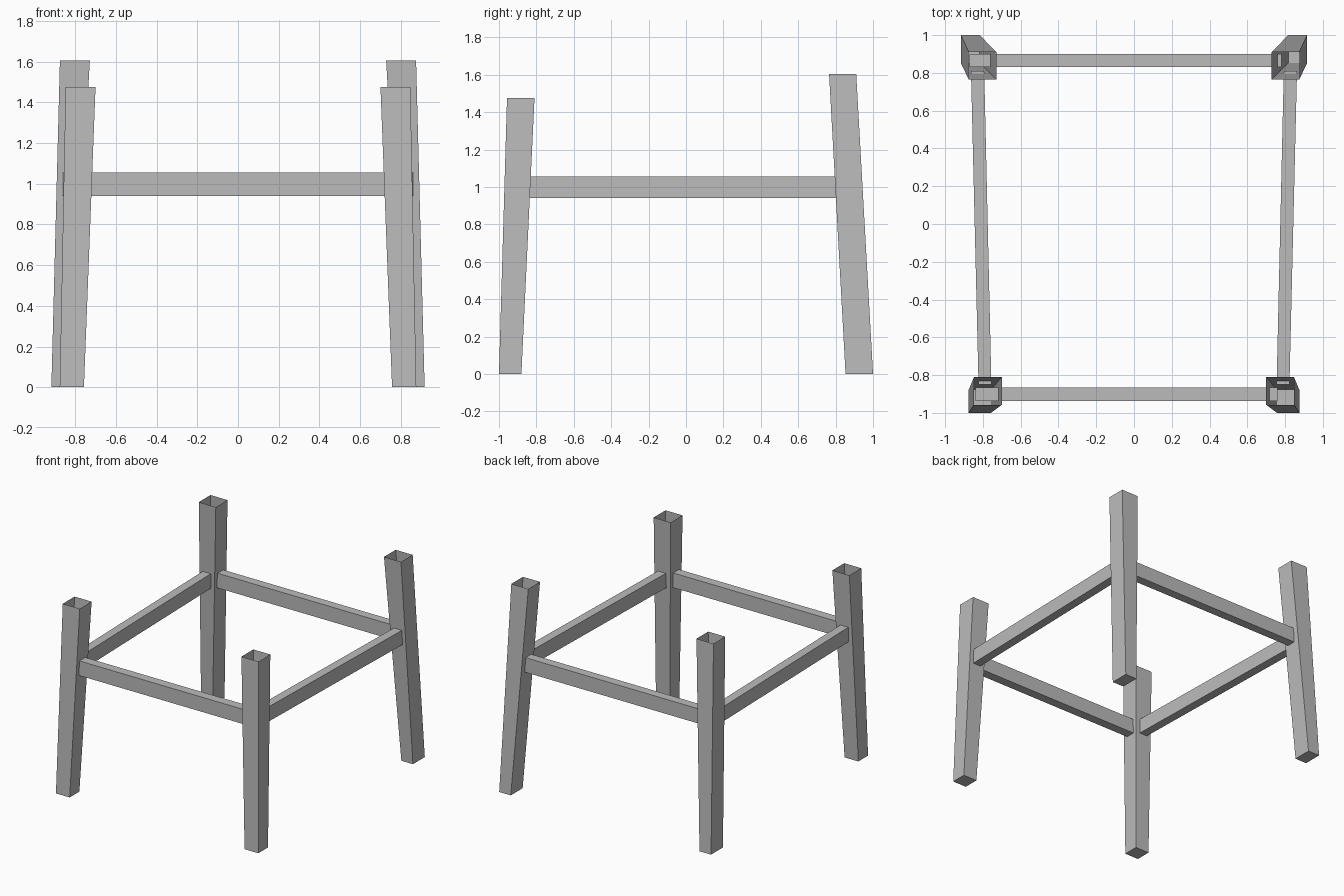
import bpy
import bmesh

cube = bpy.data.objects.get("Cube")
if cube:
    bpy.data.objects.remove(cube, do_unlink=True)

grey = bpy.data.materials.new("plain_grey")
grey.use_nodes = True
colour = (0.5, 0.5, 0.5, 1)
grey.diffuse_color = colour
grey.node_tree.nodes["Principled BSDF"].inputs["Base Color"].default_value = colour


def ring(bm, corners):
    return [bm.verts.new(c) for c in corners]


def loft(name, start, end, cap_end=True):
    """Four-sided bar between two rectangles, with an optional second cap."""
    bm = bmesh.new()
    a, b = ring(bm, start), ring(bm, end)
    bm.faces.new(a[::-1])
    if cap_end:
        bm.faces.new(b)
    for i in range(4):
        j = (i + 1) % 4
        bm.faces.new((a[i], a[j], b[j], b[i]))
    bmesh.ops.recalc_face_normals(bm, faces=bm.faces)
    mesh = bpy.data.meshes.new(name)
    bm.to_mesh(mesh)
    bm.free()
    mesh.materials.append(grey)
    obj = bpy.data.objects.new(name, mesh)
    bpy.context.collection.objects.link(obj)


def level(x, y, z):
    return [(x[0], y[0], z), (x[1], y[0], z), (x[1], y[1], z), (x[0], y[1], z)]


def flip(span, side):
    return sorted(side * v for v in span)


LOW, HIGH = 0.94, 1.055

for side, label in ((1, "left"), (-1, "right")):
    # Splayed hollow legs, open at the top
    loft("front_leg_" + label,
         level(flip((0.757, 0.876), side), (-1.0, -0.88), 0),
         level(flip((0.70, 0.847), side), (-0.957, -0.81), 1.475), False)
    loft("back_leg_" + label,
         level(flip((0.817, 0.917), side), (0.853, 1.0), 0),
         level(flip((0.728, 0.875), side), (0.765, 0.91), 1.605), False)

    # Side rails, wider apart at the back
    ends = []
    for y, span in ((-0.85, (0.755, 0.823)), (0.81, (0.793, 0.863))):
        i, o = (side * v for v in span)
        ends.append([(i, y, LOW), (o, y, LOW), (o, y, HIGH), (i, y, HIGH)])
    loft("side_rail_" + label, *ends)

# Cross rails
for name, x, y in (("front_rail", (-0.84, 0.76), (-0.937, -0.865)),
                   ("back_rail", (-0.87, 0.78), (0.83, 0.90))):
    loft(name, level(x, y, LOW), level(x, y, HIGH))
